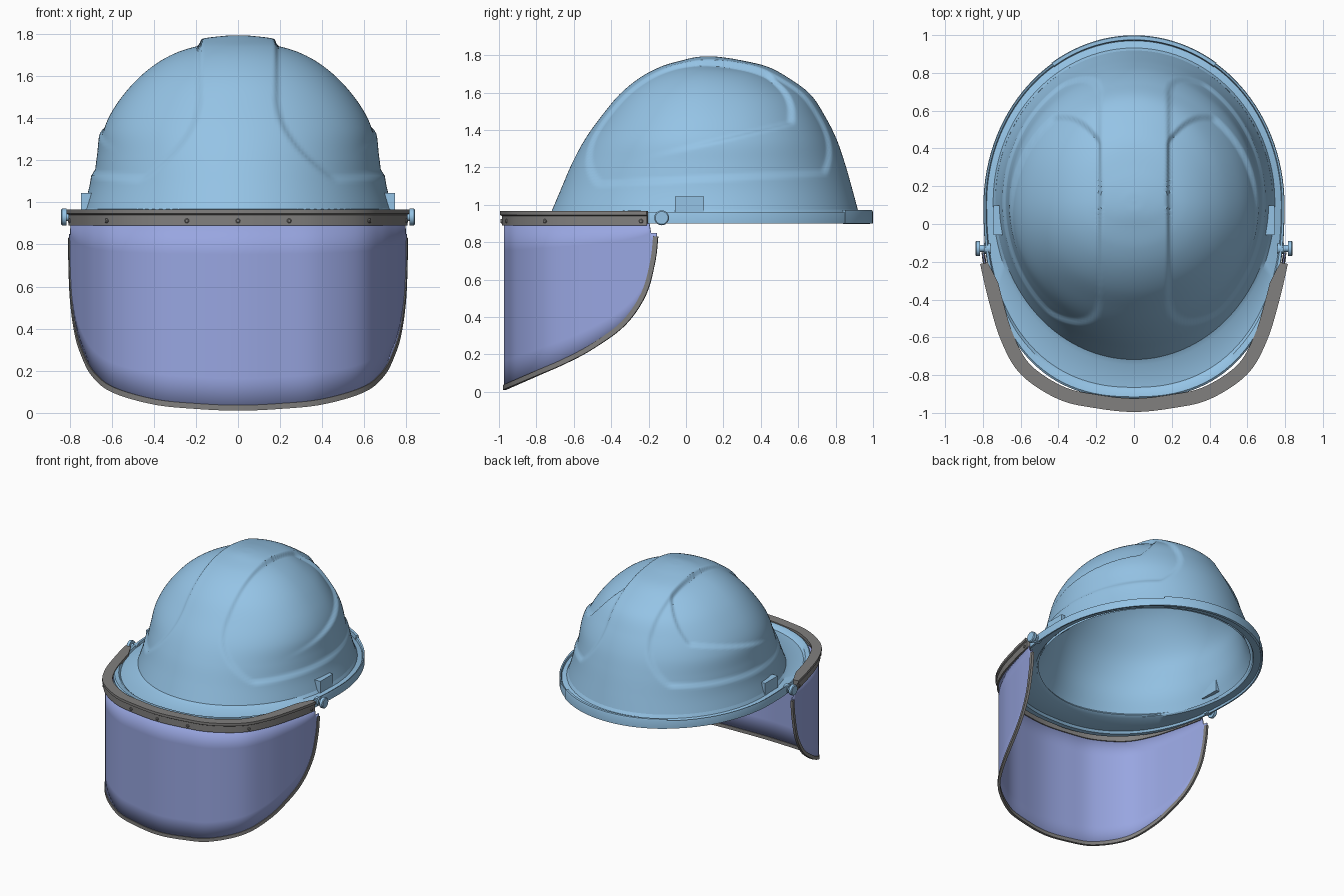
import bpy, bmesh, math
from mathutils import Vector

if "Cube" in bpy.data.objects:
    bpy.data.objects.remove(bpy.data.objects["Cube"])


def material(name, rgb):
    m = bpy.data.materials.new(name)
    m.diffuse_color = (*rgb, 1)
    m.use_nodes = True
    m.node_tree.nodes["Principled BSDF"].inputs["Base Color"].default_value = m.diffuse_color
    return m


BLUE = material("shell blue", (0.30, 0.55, 0.79))
LENS = material("visor violet", (0.315, 0.38, 0.75))
GREY = material("trim grey", (0.22, 0.215, 0.21))


def finish(name, bm, mat, angle=35, recalc=True):
    if recalc:
        bmesh.ops.recalc_face_normals(bm, faces=bm.faces)
    me = bpy.data.meshes.new(name)
    bm.to_mesh(me)
    bm.free()
    me.materials.append(mat)
    ob = bpy.data.objects.new(name, me)
    bpy.context.collection.objects.link(ob)
    bpy.ops.object.select_all(action='DESELECT')
    ob.select_set(True)
    bpy.context.view_layer.objects.active = ob
    bpy.ops.object.shade_smooth_by_angle(angle=math.radians(angle))
    return ob


def loft(name, rows, mat, close_row=False, close_col=False, cap=False, flip=False, recalc=True, angle=35):
    """Skin a list of equal-length point rows."""
    bm = bmesh.new()
    vs = [[bm.verts.new(p) for p in r] for r in rows]
    n, m = len(vs), len(vs[0])
    for i in range(n if close_col else n - 1):
        for j in range(m if close_row else m - 1):
            a, b = vs[i], vs[(i + 1) % n]
            k = (j + 1) % m
            f = [a[j], a[k], b[k], b[j]]
            bm.faces.new(f[::-1] if flip else f)
    if cap:
        bm.faces.new(vs[0])
        bm.faces.new(vs[-1])
    bmesh.ops.remove_doubles(bm, verts=bm.verts, dist=0.0002)
    return finish(name, bm, mat, angle, recalc)


def spline(pts, n):
    """Catmull-Rom samples through tuples of any size."""
    pts = [Vector(p) for p in pts]
    ext = [2 * pts[0] - pts[1]] + pts + [2 * pts[-1] - pts[-2]]
    out = []
    for i in range(1, len(ext) - 2):
        a, b, c, d = ext[i - 1:i + 3]
        for k in range(n):
            t = k / n
            out.append(0.5 * (2 * b + (c - a) * t + (2 * a - 5 * b + 4 * c - d) * t * t
                              + (3 * b - a - 3 * c + d) * t ** 3))
    return out + [pts[-1]]


def step(x, w=0.03):
    t = min(1, max(0, x / w + 0.5))
    return t * t * (3 - 2 * t)


# ---- Helmet dome: height, front y, back y, half width ----
YC = 0.12
LEVELS = [(0.95, -0.725, 0.925, 0.74), (1.08, -0.67, 0.89, 0.705), (1.22, -0.61, 0.85, 0.685),
          (1.35, -0.54, 0.805, 0.667), (1.47, -0.455, 0.745, 0.61), (1.59, -0.355, 0.665, 0.515),
          (1.68, -0.245, 0.545, 0.41), (1.74, -0.13, 0.43, 0.30), (1.775, -0.01, 0.28, 0.18),
          (1.79, 0.06, 0.18, 0.07), (1.793, 0.12, 0.12, 0.0)]


def dome_ring(level, n):
    z, f, b, w = level
    ring = []
    for j in range(n):
        a = math.tau * j / n
        s = math.sin(a)
        ring.append(Vector((w * math.cos(a), YC + (b - YC if s > 0 else YC - f) * s, z)))
    return ring


def recess(p):
    """Sink the side panels, leaving the wide centre ridge proud."""
    x, y, z = abs(p.x), p.y, p.z
    edge = 0.185 + 0.3 * (max(0, 1.5 - z) / 0.41) ** 2
    panel = step(x - edge) * step(z - 1.11 - 0.05 * (y + 0.5)) * step(0.82 - y)
    limit = 0.58 - 0.13 * (max(0, 0.38 - x) / 0.19) ** 2
    upper = step(x - 0.185) * step(z - 1.25 - 0.24 * (y + 0.25)) * step(limit - y) * step(y, 0.6)
    inward = (Vector((0, YC, 1.1)) - p).normalized()
    return p + inward * (0.015 * panel + 0.02 * upper)


rows = [[recess(p) for p in dome_ring(l, 240)] for l in spline(LEVELS, 9)]
loft("helmet_dome", rows, BLUE, close_row=True, recalc=False, angle=40)

INNER = [(0.925, -0.70, 0.90, 0.71)] + [
    (l[0] - 0.035, min(YC, l[1] + 0.035), max(YC, l[2] - 0.035), max(0, l[3] - 0.035)) for l in LEVELS[1:]]
rows = [dome_ring(l, 96) for l in spline(INNER, 4)]
loft("helmet_inside", rows, BLUE, close_row=True, flip=True, recalc=False)

# ---- Brim with a gutter and raised lip ----
N = 120
base = dome_ring(LEVELS[0], N)


def brim_point(j, s, z):
    a = math.tau * j / N
    c, q = math.cos(a), math.sin(a)
    e = 1 if q > 0 else 2 / 2.4
    out = Vector((math.copysign(abs(c) ** e, c) * 0.797,
                  0.1 + (0.895 * q if q > 0 else -1.025 * abs(q) ** e), 0))
    p = base[j % N].lerp(out, s)
    p.z = z
    return p


SECTION = [(-0.1, 0.975), (0.1, 0.952), (0.7, 0.94), (0.78, 0.955), (0.95, 0.96), (1, 0.952),
           (1, 0.9), (0.82, 0.9), (0.75, 0.915), (-0.1, 0.92), (-0.22, 0.935)]
loft("brim", [[brim_point(j, s, z) for j in range(N)] for s, z in SECTION], BLUE,
     close_row=True, close_col=True)

# Raised gutter around the back of the brim
SECTION = [(0.62, 0.935), (0.72, 0.972), (1.0, 0.972), (1.06, 0.962), (1.06, 0.9), (0.8, 0.898)]
loft("rear_gutter", [[brim_point(j, s, z) for s, z in SECTION] for j in range(19, 42)], BLUE,
     close_row=True, cap=True)

# ---- Visor path in plan, mirrored ----
HALF = [(0, -0.97), (0.2, -0.95), (0.39, -0.905), (0.58, -0.78), (0.68, -0.61),
        (0.745, -0.40), (0.787, -0.22), (0.798, -0.155)]
path = spline([(-x, y) for x, y in HALF[:0:-1]] + HALF, 8)


def outward(pts, i):
    t = pts[min(i + 1, len(pts) - 1)] - pts[max(i - 1, 0)]
    return Vector((t.y, -t.x)).normalized()


BOTTOM = [(-0.98, 0.012), (-0.8, 0.09), (-0.65, 0.155), (-0.5, 0.235), (-0.33, 0.36),
          (-0.22, 0.52), (-0.17, 0.70), (-0.155, 0.83)]
CURVE = spline(BOTTOM, 8)


def bottom(y):
    for a, b in zip(CURVE, CURVE[1:]):
        if y <= b.x:
            return a.y + (b.y - a.y) * max(0, y - a.x) / (b.x - a.x)
    return CURVE[-1].y


# Curved lens
cols = []
for p in path:
    low, top = bottom(p.y), 0.9 if p.y < -0.195 else 0.85
    cols.append([(p.x, p.y, low + (top - low) * k / 6) for k in range(7)])
lens = loft("visor_lens", cols, LENS)
mod = lens.modifiers.new("thickness", 'SOLIDIFY')
mod.thickness = 0.008
mod.offset = 0

# Trim along the lower edge of the lens
rows = []
for i, p in enumerate(path):
    n = outward(path, i)
    c = Vector((p.x, p.y, bottom(p.y)))
    a, b = (path[min(i + 1, len(path) - 1)], path[max(i - 1, 0)])
    t = Vector((a.x - b.x, a.y - b.y, bottom(a.y) - bottom(b.y))).normalized()
    side = Vector((n.x, n.y, 0))
    up = side.cross(t).normalized()
    up = -up if up.z < 0 else up
    rows.append([c + side * 0.009 * u + up * v for u, v in
                 ((-1, -0.006), (1, -0.006), (1, 0.02), (-1, 0.02))])
loft("lens_trim", rows, GREY, close_row=True, cap=True)

# Frame band that holds the lens
band = [p for p in path if p.y < -0.2]
rows = []
for i, p in enumerate(band):
    n = outward(band, i)
    w = min(1, 0.3 + 0.7 * (-0.2 - p.y) / 0.12)
    rows.append([(p.x + n.x * d, p.y + n.y * d, z) for d, z in
                 ((0.015, 0.89), (0.015, 0.94), (0.025, 0.946), (0.025, 0.966),
                  (-0.047 * w, 0.966), (-0.047 * w, 0.945), (-0.012, 0.94), (-0.012, 0.89))])
loft("visor_frame", rows, GREY, close_row=True, cap=True, angle=30)


def lathe(name, centre, axis, profile, mat, n=20):
    """Turned part from (distance, radius) pairs along an axis."""
    q = Vector((0, 0, 1)).rotation_difference(axis)
    loft(name, [[centre + q @ Vector((r * math.cos(math.tau * k / n), r * math.sin(math.tau * k / n), d))
                 for k in range(n)] for d, r in profile], mat, close_row=True, cap=True)


# Small screws along the frame
for x in (-0.782, -0.61, -0.24, 0, 0.24, 0.61, 0.782):
    i = min(range(len(band)), key=lambda k: abs(band[k].x - x))
    n = outward(band, i)
    t = Vector((-n.y, n.x))
    p = band[i] + t * ((x - band[i].x) / t.x if abs(t.x) > 0.3 else 0)
    lathe("frame_screw", Vector((p.x, p.y, 0.912)), Vector((n.x, n.y, 0)),
          [(0, 0.011), (0.02, 0.011), (0.023, 0.007)], GREY, 12)

# Pivot knobs and side clips, one of each per side
for s in (-1, 1):
    lathe("pivot_knob", Vector((s * 0.76, -0.13, 0.93)), Vector((s, 0, 0)),
          [(0, 0.03), (0.035, 0.03), (0.035, 0.018), (0.055, 0.018), (0.055, 0.04),
           (0.075, 0.04), (0.08, 0.034)], BLUE)
    bm = bmesh.new()
    bmesh.ops.create_cube(bm, size=1)
    for v in bm.verts:
        out = v.co.x * s > 0
        v.co = Vector((s * (0.745 if out else 0.67), 0.02 + v.co.y * 0.155, 1.0 + v.co.z * 0.09))
    finish("side_clip", bm, BLUE)
